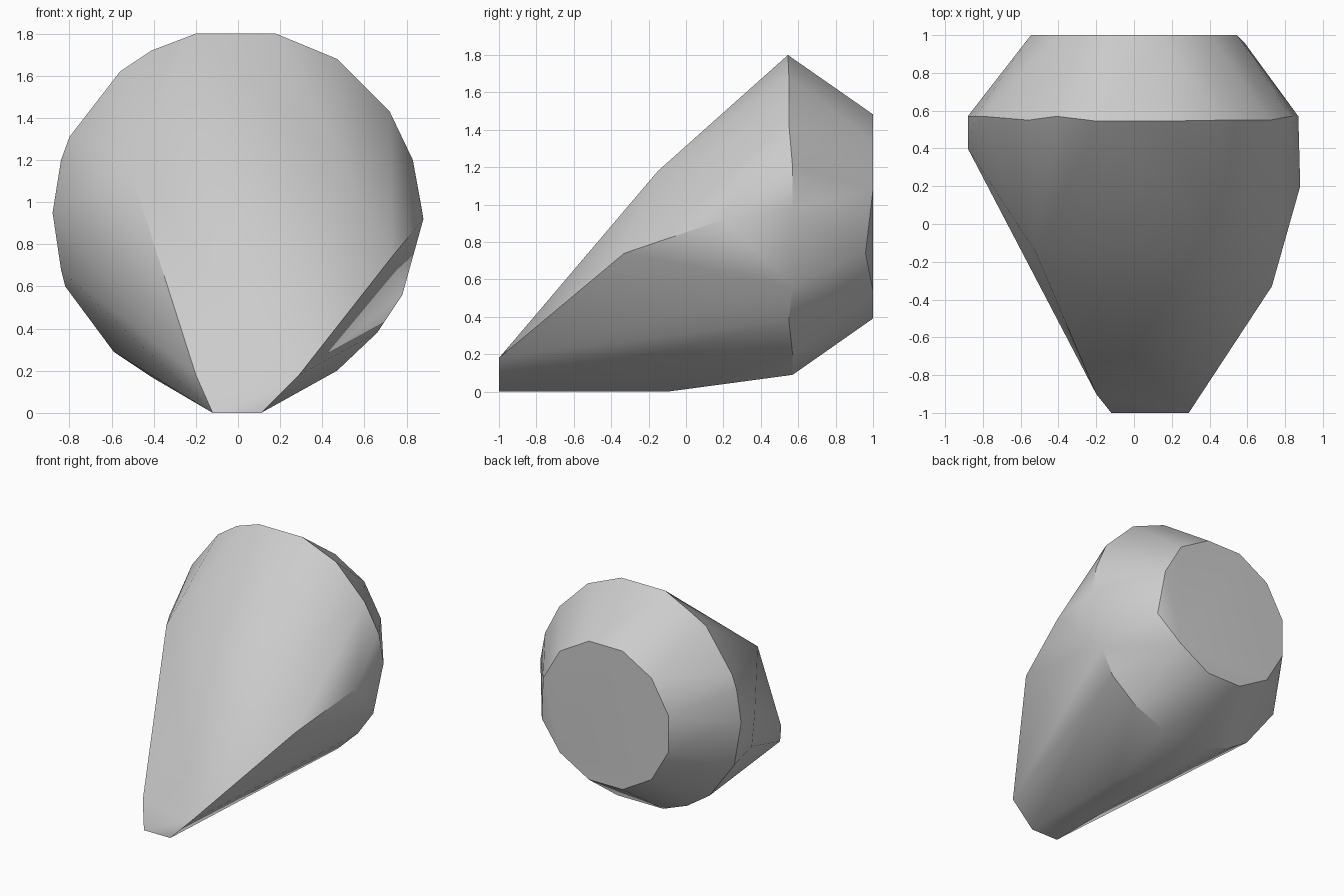
import bpy, bmesh, math

if "Cube" in bpy.data.objects:
    bpy.data.objects.remove(bpy.data.objects["Cube"], do_unlink=True)

# Plain grey stone
stone = bpy.data.materials.new("grey stone")
colour = (0.6, 0.6, 0.6, 1.0)
stone.diffuse_color = colour
stone.use_nodes = True
stone.node_tree.nodes["Principled BSDF"].inputs["Base Color"].default_value = colour

# Flat back cap: a dodecagon, with one corner chipped forward
cap = []
for k in range(12):
    a = math.radians(15 + 30 * k)
    cap.append((0.565 * math.cos(a), 1.0, 0.937 + 0.565 * math.sin(a)))
cap[11] = (0.585, 0.96, 0.74)

# Widest ring of corners
girdle = [
    (0.18, 0.545, 1.8), (0.47, 0.55, 1.68), (0.72, 0.55, 1.43), (0.83, 0.57, 1.2),
    (0.87, 0.57, 0.98), (0.78, 0.57, 0.56), (0.66, 0.55, 0.38), (0.47, 0.57, 0.2),
    (0.2, 0.57, 0.09), (-0.2, 0.57, 0.09), (-0.41, 0.57, 0.17), (-0.59, 0.55, 0.29),
    (-0.82, 0.57, 0.6), (-0.88, 0.57, 0.95), (-0.84, 0.57, 1.2), (-0.8, 0.57, 1.31),
    (-0.56, 0.55, 1.62), (-0.41, 0.57, 1.72), (-0.2, 0.545, 1.8)]

# Corners of the long tapering front
front = [
    (-0.12, -1, 0), (0.11, -1, 0), (0.29, -1, 0.18), (-0.2, -0.9, 0.18),
    (-0.52, -0.15, 1.18), (0.5, -0.15, 1.18), (0.73, -0.33, 0.74), (0.88, 0.2, 0.92),
    (-0.84, 0.38, 0.68), (-0.88, 0.4, 0.95), (0.11, -0.1, 0), (-0.12, -0.1, 0)]

# Wrap the corners in a faceted hull
bm = bmesh.new()
for p in cap + girdle + front:
    bm.verts.new(p)
hull = bmesh.ops.convex_hull(bm, input=bm.verts)
loose = [v for v in bm.verts if not v.link_faces]
bmesh.ops.delete(bm, geom=loose, context='VERTS')
bmesh.ops.dissolve_limit(bm, angle_limit=math.radians(1),
                         verts=bm.verts, edges=bm.edges)
bmesh.ops.recalc_face_normals(bm, faces=bm.faces)
mesh = bpy.data.meshes.new("rock")
bm.to_mesh(mesh)
bm.free()
mesh.materials.append(stone)

rock = bpy.data.objects.new("rock", mesh)
bpy.context.collection.objects.link(rock)
bpy.ops.object.select_all(action='DESELECT')
rock.select_set(True)
bpy.context.view_layer.objects.active = rock
bpy.ops.object.shade_smooth_by_angle(angle=math.radians(30))
